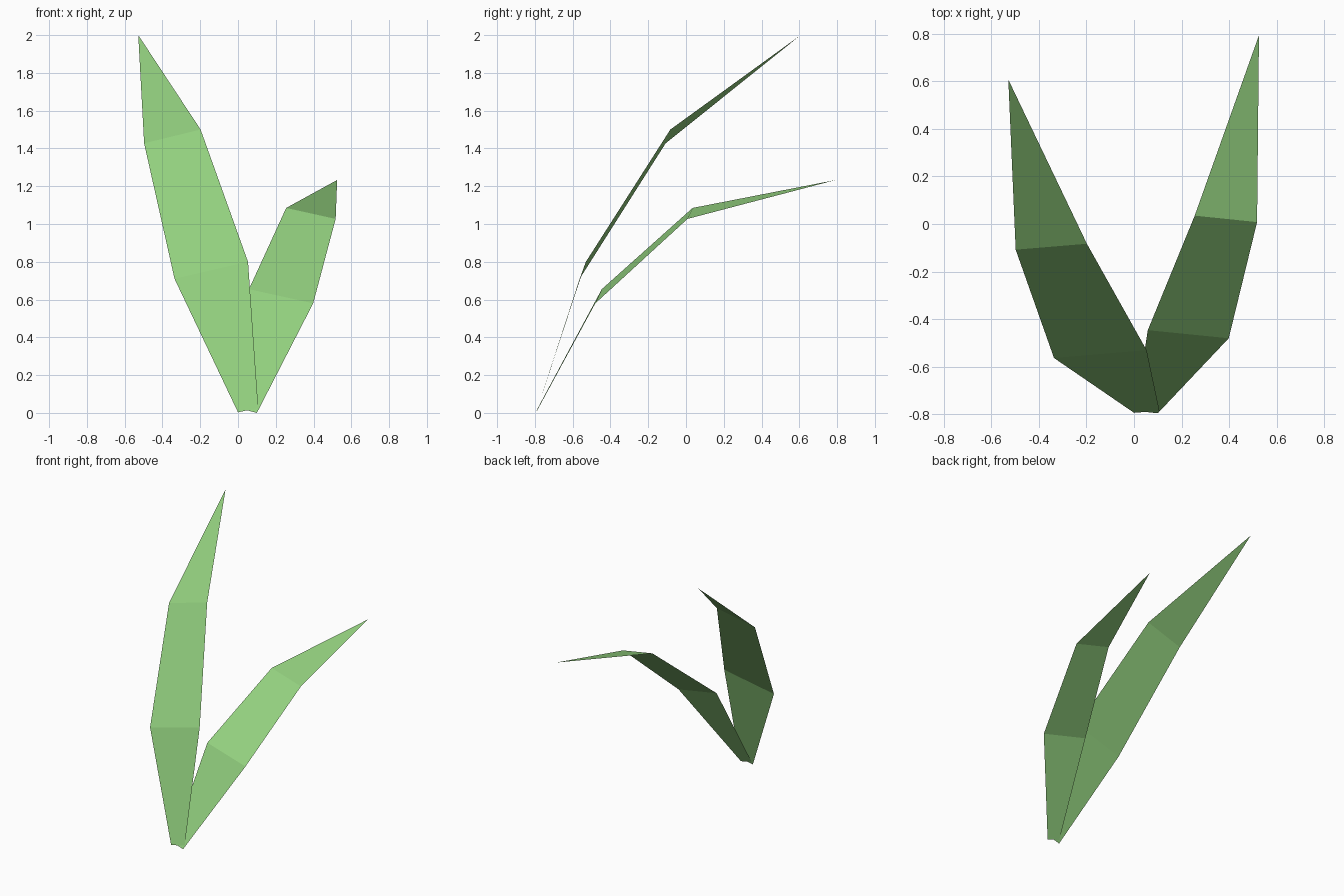
import bpy

if "Cube" in bpy.data.objects:
    bpy.data.objects.remove(bpy.data.objects["Cube"])

green = bpy.data.materials.new("leaf green")
green.diffuse_color = (0.29, 0.63, 0.21, 1)
green.use_nodes = True
green.node_tree.nodes["Principled BSDF"].inputs["Base Color"].default_value = green.diffuse_color


def leaf(name, rows, tip):
    """Folded flat blade: left/right point pairs from base upward, closed by a tip."""
    verts = [p for row in rows for p in row] + [tip]
    n = len(rows)
    faces = [(2 * i, 2 * i + 1, 2 * i + 3, 2 * i + 2) for i in range(n - 1)]
    faces.append((2 * n - 2, 2 * n - 1, 2 * n))
    mesh = bpy.data.meshes.new(name)
    mesh.from_pydata(verts, [], faces)
    mesh.materials.append(green)
    obj = bpy.data.objects.new(name, mesh)
    bpy.context.collection.objects.link(obj)


# Tall leaf leaning left
leaf("tall_leaf", [
    ((0.0, -0.793, 0.003), (0.107, -0.785, 0.027)),
    ((-0.336, -0.563, 0.71), (0.053, -0.53, 0.80)),
    ((-0.497, -0.108, 1.427), (-0.198, -0.083, 1.50)),
], (-0.528, 0.607, 2.0))

# Short leaf bending right and back
leaf("short_leaf", [
    ((0.005, -0.785, 0.025), (0.1, -0.795, 0.0)),
    ((0.058, -0.446, 0.655), (0.398, -0.48, 0.58)),
    ((0.255, 0.035, 1.085), (0.517, 0.008, 1.027)),
], (0.525, 0.793, 1.233))
